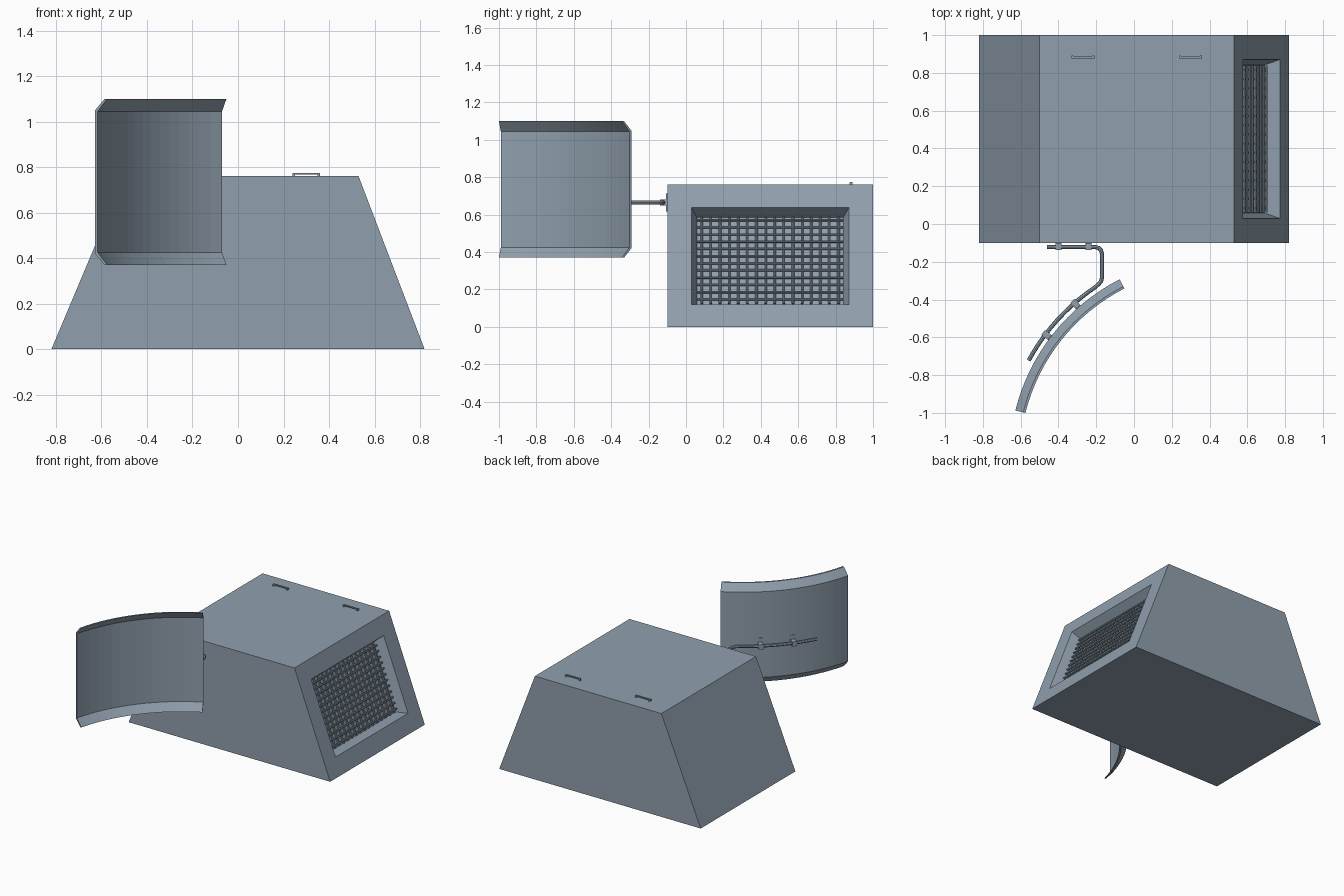
import bpy, bmesh, math
from mathutils import Matrix, Vector

cube = bpy.data.objects.get("Cube")
if cube:
    bpy.data.objects.remove(cube, do_unlink=True)

# Single painted metal colour
paint = bpy.data.materials.new("blue_grey_metal")
paint.use_nodes = True
colour = (0.28, 0.35, 0.42, 1)
paint.diffuse_color = colour
paint.node_tree.nodes["Principled BSDF"].inputs["Base Color"].default_value = colour


def finish(name, bm):
    bmesh.ops.recalc_face_normals(bm, faces=bm.faces[:])
    mesh = bpy.data.meshes.new(name)
    bm.to_mesh(mesh)
    bm.free()
    mesh.materials.append(paint)
    obj = bpy.data.objects.new(name, mesh)
    bpy.context.collection.objects.link(obj)
    return obj


def add_box(bm, size, matrix):
    bmesh.ops.create_cube(bm, size=1, matrix=matrix @ Matrix.Diagonal((*size, 1)))


def add_rod(bm, radius, length, matrix):
    bmesh.ops.create_cone(bm, cap_ends=True, segments=8, radius1=radius,
                          radius2=radius, depth=length, matrix=matrix)


def extrude_profile(bm, rings):
    # Skin a list of closed rings and cap both ends
    loops = [[bm.verts.new(p) for p in ring] for ring in rings]
    for a, b in zip(loops, loops[1:]):
        for i in range(len(a)):
            j = (i + 1) % len(a)
            bm.faces.new((a[i], a[j], b[j], b[i]))
    bm.faces.new(loops[0])
    bm.faces.new(loops[-1])


# Housing with a tapered recess in its left side
bm = bmesh.new()
outline = [(-0.82, 0), (0.82, 0), (0.53, 0.76), (-0.5, 0.76)]
extrude_profile(bm, [[(x, y, z) for x, z in outline] for y in (-0.1, 1)])
bmesh.ops.recalc_face_normals(bm, faces=bm.faces[:])
side = max(bm.faces, key=lambda f: f.normal.x)
bmesh.ops.inset_individual(bm, faces=[side], thickness=0.129, use_even_offset=True)
bmesh.ops.inset_individual(bm, faces=[side], thickness=0.029, depth=-0.077,
                           use_even_offset=True)
centre = side.calc_center_median()
finish("housing", bm)

# Wire grille over the floor of the recess
tilt = -math.atan2(0.29, 0.76)
frame = Matrix.Translation(centre) @ Matrix.Rotation(tilt, 4, "Y")
bm = bmesh.new()
half_w, half_h, columns, rows = 0.39, 0.247, 16, 12
for i in range(columns):
    y = half_w * (2 * (i + 0.5) / columns - 1)
    add_rod(bm, 0.007, 2 * half_h, frame @ Matrix.Translation((0.009, y, 0)))
for i in range(rows):
    z = half_h * (2 * (i + 0.5) / rows - 1)
    add_rod(bm, 0.007, 2 * half_w, frame @ Matrix.Translation((0.019, 0, z))
            @ Matrix.Rotation(math.pi / 2, 4, "X"))
finish("grille", bm)

# Low carrying handles on the roof
for name, x in (("right_handle", -0.27), ("left_handle", 0.3)):
    bm = bmesh.new()
    add_box(bm, (0.12, 0.012, 0.007), Matrix.Translation((x, 0.883, 0.7715)))
    for end in (-1, 1):
        add_box(bm, (0.01, 0.016, 0.014),
                Matrix.Translation((x + end * 0.055, 0.883, 0.766)))
    finish(name, bm)

# Curved shield: thin sheet with lips folded towards the hollow side
hub, radius = Vector((0.41, -1.246, 0)), 1.07


def polar(r, degrees, z):
    a = math.radians(degrees)
    return hub + Vector((r * math.cos(a), r * math.sin(a), z))


section = [(-0.055, 0.37), (-0.043, 0.37), (0, 0.42), (0, 1.05), (-0.043, 1.1),
           (-0.055, 1.1), (-0.012, 1.045), (-0.012, 0.425)]
steps, start, stop = 16, 117, 166
bm = bmesh.new()
extrude_profile(bm, [[polar(radius + d, start + (stop - start) * i / steps, z)
                      for d, z in section] for i in range(steps + 1)])
finish("shield", bm)

# Bent support pipe from the housing to behind the shield
height, pipe_r = 0.665, 1.1
bend = [(-0.46, -0.122), (-0.205, -0.122), (-0.187, -0.127), (-0.175, -0.139),
        (-0.17, -0.157), (-0.17, -0.285), (-0.174, -0.302), (-0.185, -0.316)]
path = [Vector((x, y, height)) for x, y in bend]
path += [polar(pipe_r, 124 + 27.6 * i / 10, height) for i in range(11)]
curve = bpy.data.curves.new("support_pipe", "CURVE")
curve.dimensions = "3D"
curve.bevel_depth = 0.011
curve.bevel_resolution = 2
curve.use_fill_caps = True
spline = curve.splines.new("POLY")
spline.points.add(len(path) - 1)
for point, co in zip(spline.points, path):
    point.co = (*co, 1)
curve.materials.append(paint)
pipe = bpy.data.objects.new("support_pipe", curve)
bpy.context.collection.objects.link(pipe)
bpy.ops.object.select_all(action="DESELECT")
pipe.select_set(True)
bpy.context.view_layer.objects.active = pipe
bpy.ops.object.convert(target="MESH")
bpy.ops.object.shade_smooth_by_angle()


# Pipe clips: a block round the pipe on a tall mounting plate
def clip(name, place, standoff):
    bm = bmesh.new()
    add_box(bm, (standoff + 0.016, 0.032, 0.034),
            place @ Matrix.Translation(((0.016 - standoff) / 2, 0, 0)))
    add_box(bm, (0.006, 0.03, 0.095),
            place @ Matrix.Translation((0.003 - standoff, 0, 0)))
    finish(name, bm)


for i, x in enumerate((-0.4, -0.24)):
    clip(f"housing_clip_{i + 1}", Matrix.Translation((x, -0.122, height))
         @ Matrix.Rotation(-math.pi / 2, 4, "Z"), 0.022)
for i, angle in enumerate((131.2, 143)):
    clip(f"shield_clip_{i + 1}", Matrix.Translation(polar(pipe_r, angle, height))
         @ Matrix.Rotation(math.radians(angle), 4, "Z"), 0.032)
